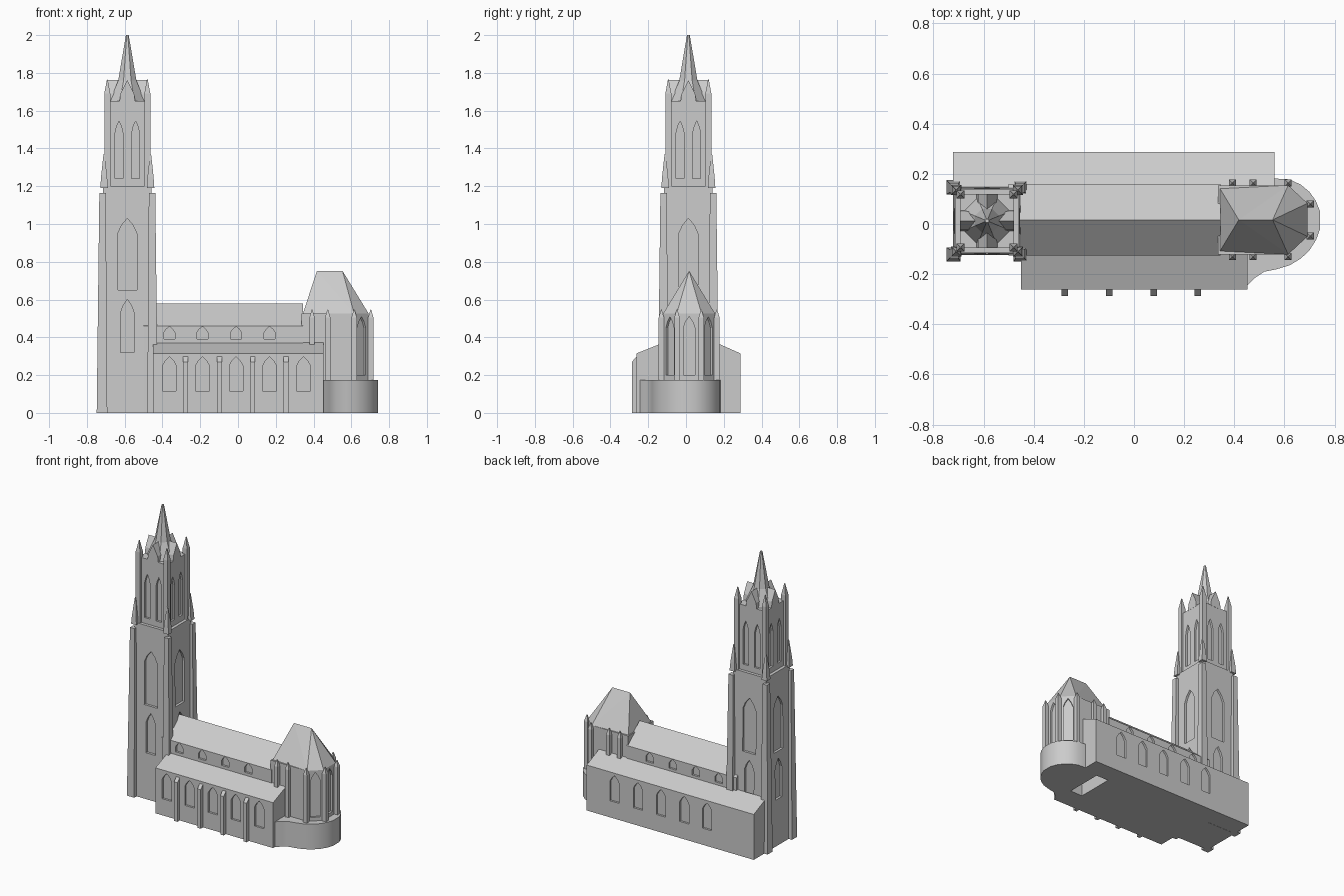
import bpy, bmesh, math
from mathutils import Vector

if "Cube" in bpy.data.objects:
    bpy.data.objects.remove(bpy.data.objects["Cube"])

CX, CY = -0.586, 0.0125      # tower centre
AY = 0.0165                  # nave and choir axis


def make(name, bm):
    bmesh.ops.recalc_face_normals(bm, faces=bm.faces)
    me = bpy.data.meshes.new(name)
    bm.to_mesh(me)
    bm.free()
    ob = bpy.data.objects.new(name, me)
    bpy.context.collection.objects.link(ob)
    return ob


def add_loft(bm, rings):
    rows = [[bm.verts.new(p) for p in r] for r in rings]
    n = len(rows[0])
    for a, b in zip(rows, rows[1:]):
        for i in range(n):
            j = (i + 1) % n
            bm.faces.new((a[i], a[j], b[j], b[i]))
    bm.faces.new(rows[0][::-1])
    bm.faces.new(rows[-1])


def square(x, y, h, z):
    return [(x + a * h, y + b * h, z) for a, b in ((-1, -1), (1, -1), (1, 1), (-1, 1))]


def spikes(name, spots, levels):
    """Square stacked shafts; levels = (half width, z)."""
    bm = bmesh.new()
    for x, y in spots:
        add_loft(bm, [square(x, y, h, z) for h, z in levels])
    return make(name, bm)


def slab(name, outline, z0, z1):
    bm = bmesh.new()
    add_loft(bm, [[(x, y, z) for x, y in outline] for z in (z0, z1)])
    return make(name, bm)


def along_x(name, profile, spans):
    bm = bmesh.new()
    for x0, x1 in spans:
        add_loft(bm, [[(x, y, z) for y, z in profile] for x in (x0, x1)])
    return make(name, bm)


def corners(d):
    return [(CX + a * d, CY + b * d) for a in (-1, 1) for b in (-1, 1)]


def cut_windows(host, windows, depth=0.014):
    """Recess pointed windows: (x, y, outward angle, half width, sill, spring, peak)."""
    bm = bmesh.new()
    for x, y, ang, w, z0, zs, zp in windows:
        n = Vector((math.cos(ang), math.sin(ang), 0))
        u = Vector((-n.y, n.x, 0))
        zm = zs + (zp - zs) * 0.55
        shape = [(-w, z0), (w, z0), (w, zs), (w * .6, zm), (0, zp), (-w * .6, zm), (-w, zs)]
        add_loft(bm, [[Vector((x, y, z)) + u * t + n * d for t, z in shape]
                      for d in (-depth, 0.02)])
    cutter = make("window_cutter", bm)
    cutter.hide_render = True
    mod = host.modifiers.new("windows", 'BOOLEAN')
    mod.operation, mod.solver, mod.object = 'DIFFERENCE', 'EXACT', cutter
    bpy.context.view_layer.objects.active = host
    bpy.ops.object.modifier_apply(modifier=mod.name)
    bpy.data.objects.remove(cutter)


def tower_sides(r, offset, *win):
    out = []
    for k in range(4):
        a = k * math.pi / 2
        c, s = math.cos(a), math.sin(a)
        out.append((CX + r * c - offset * s, CY + r * s + offset * c, a) + win)
    return out


# Tower shaft with two recessed windows per side
shaft = spikes("tower_shaft", [(CX, CY)], [(0.136, 0), (0.128, 1.2)])
cut_windows(shaft, tower_sides(0.131, 0, 0.05, 0.65, 0.95, 1.03)
            + tower_sides(0.133, 0, 0.036, 0.32, 0.53, 0.6), 0.016)
# Tapered corner buttresses and their pinnacles
bm = bmesh.new()
for a in (-1, 1):
    for b in (-1, 1):
        add_loft(bm, [square(CX + a * d, CY + b * d, h, z)
                      for d, h, z in ((.134, .028, 0), (.131, .017, 1.165))])
make("tower_buttresses", bm)
spikes("tower_pinnacles", corners(0.123), [(0.02, 1.19), (0.016, 1.25), (0.003, 1.37)])

# Belfry with twin lancets, corner piers
belfry = spikes("belfry", [(CX, CY)], [(0.107, 1.19), (0.107, 1.65)])
cut_windows(belfry, [w for o in (-0.044, 0.044)
                     for w in tower_sides(0.107, o, 0.021, 1.24, 1.48, 1.545)])
spikes("belfry_piers", corners(0.106), [(0.016, 1.19), (0.016, 1.69), (0.012, 1.71), (0.002, 1.765)])

# Flared octagonal spire
bm = bmesh.new()
add_loft(bm, [[(CX + r * math.cos((k + .5) * math.pi / 4), CY + r * math.sin((k + .5) * math.pi / 4), z)
               for k in range(8)]
              for r, z in ((.1, 1.65), (.052, 1.76), (.008, 2.0))])
make("spire", bm)

# Gabled dormers around the spire
bm = bmesh.new()
for k in range(4):
    a = k * math.pi / 2
    n = Vector((math.cos(a), math.sin(a), 0))
    u = Vector((-n.y, n.x, 0))
    prof = ((-.042, 1.645), (.042, 1.645), (.036, 1.69), (0, 1.762), (-.036, 1.69))
    add_loft(bm, [[Vector((CX, CY, z)) + u * t + n * d for t, z in prof] for d in (.02, .108)])
make("spire_dormers", bm)

# Nave with clerestory windows
nave = along_x("nave", [(-.125, 0), (-.125, .46), (AY, .578), (.16, .46), (.16, 0)], [(-.5, .345)])
bays = [-0.363, -0.188, -0.01, 0.167, 0.347]
cut_windows(nave, [(x, y, s * math.pi / 2, 0.029, 0.39, 0.425, 0.457)
                   for x in bays[:4] for y, s in ((-.125, -1), (.16, 1))])

# Aisles with lean-to roofs and windows
south = along_x("south_aisle", [(-.262, 0), (-.262, .315), (-.11, .376), (-.11, 0)], [(-.45, .453)])
north = along_x("north_aisle", [(.288, 0), (.288, .315), (.15, .376), (.15, 0)], [(-.722, .56)])
for ob, y, s in ((south, -.262, -1), (north, .288, 1)):
    cut_windows(ob, [(x, y, s * math.pi / 2, 0.036, 0.115, 0.25, 0.297) for x in bays])
along_x("south_buttresses", [(-.287, 0), (-.287, .27), (-.255, .305), (-.255, 0)],
        [(x - .013, x + .013) for x in (-.277, -.098, .078, .255)])

# Low rounded ambulatory around the choir
amb = slab("ambulatory", [(.44, -.25), (.455, -.242), (.485, -.213), (.52, -.19), (.57, -.18),
                          (.62, -.165), (.665, -.138), (.70, -.105), (.727, -.062), (.742, -.02),
                          (.742, .05), (.725, .093), (.70, .128), (.665, .157), (.62, .178),
                          (.55, .182), (.44, .182)], 0, 0.175)
bpy.ops.object.select_all(action='DESELECT')
amb.select_set(True)
bpy.context.view_layer.objects.active = amb
bpy.ops.object.shade_smooth_by_angle(angle=math.radians(35))

# Choir walls with tall apse windows
plan = [(.335, AY - .138), (.615, AY - .138), (.692, AY - .066),
        (.692, AY + .066), (.615, AY + .138), (.335, AY + .138)]
choir = slab("choir", plan, 0.1, 0.525)
wins = []
for i in (1, 2, 3):
    (x0, y0), (x1, y1) = plan[i], plan[i + 1]
    wins.append(((x0 + x1) / 2, (y0 + y1) / 2, math.atan2(-(x1 - x0), y1 - y0),
                 0.031, 0.2, 0.45, 0.51))
cut_windows(choir, wins)

# Hipped choir roof
bm = bmesh.new()
for x, y in plan:
    bm.verts.new((x, y, 0.5 if x < .4 else 0.525))
for x in (0.418, 0.553):
    bm.verts.new((x, AY, 0.752))
bmesh.ops.convex_hull(bm, input=bm.verts)
make("choir_roof", bm)

# Choir piers with pointed caps
spots = [(x, AY + s * .147) for x in (.392, .475, .615) for s in (-1, 1)]
spots += [(.703, AY + s * .064) for s in (-1, 1)]
spikes("choir_piers", spots, [(.014, .17), (.014, .505), (.002, .547)])
